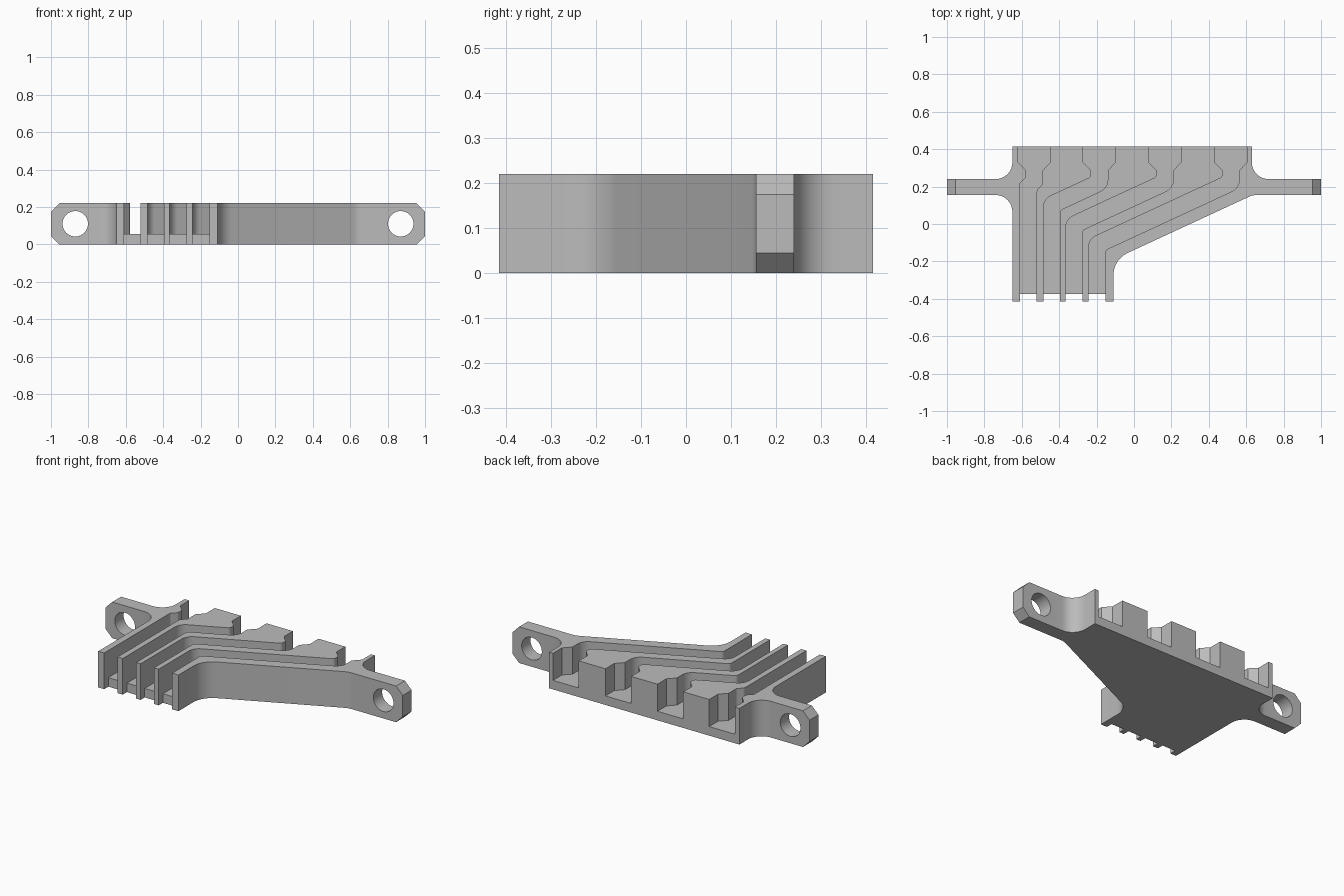
import bpy, bmesh, math
from mathutils import Vector

if "Cube" in bpy.data.objects:
    bpy.data.objects.remove(bpy.data.objects["Cube"])

H, FLOOR = 0.22, 0.055      # overall height, channel floor height
W = 0.09                    # channel width


def rounded(points):
    """Polygon from (x, y, radius) corners, with arcs at the rounded ones."""
    out, n = [], len(points)
    for i, (x, y, r) in enumerate(points):
        p = Vector((x, y))
        if r == 0:
            out.append(p)
            continue
        a = (Vector(points[i - 1][:2]) - p).normalized()
        b = (Vector(points[(i + 1) % n][:2]) - p).normalized()
        half = a.angle(b) / 2
        centre = p + (a + b).normalized() * (r / math.sin(half))
        t = r / math.tan(half)
        v0, v1 = p + a * t - centre, p + b * t - centre
        sweep, steps = v0.angle(v1), 8
        for k in range(steps + 1):
            f = k / steps
            out.append(centre + (v0 * math.sin((1 - f) * sweep)
                                 + v1 * math.sin(f * sweep)) / math.sin(sweep))
    return out


def prism(name, outline, lo, hi, axis='Z'):
    """Extrude an outline along z, or an x-z outline along y."""
    bm = bmesh.new()
    place = (lambda p, d: (p[0], p[1], d)) if axis == 'Z' else (lambda p, d: (p[0], d, p[1]))
    a = [bm.verts.new(place(p, lo)) for p in outline]
    b = [bm.verts.new(place(p, hi)) for p in outline]
    bm.faces.new(a)
    bm.faces.new(b)
    for i in range(len(a)):
        j = (i + 1) % len(a)
        bm.faces.new((a[i], a[j], b[j], b[i]))
    bmesh.ops.recalc_face_normals(bm, faces=bm.faces)
    me = bpy.data.meshes.new(name)
    bm.to_mesh(me)
    bm.free()
    ob = bpy.data.objects.new(name, me)
    bpy.context.collection.objects.link(ob)
    return ob


def boolean(target, cutter, op='DIFFERENCE'):
    m = target.modifiers.new(cutter.name, 'BOOLEAN')
    m.object, m.operation, m.solver = cutter, op, 'EXACT'
    bpy.context.view_layer.objects.active = target
    bpy.ops.object.modifier_apply(modifier=m.name)
    bpy.data.objects.remove(cutter, do_unlink=True)


# Body with two mounting ears, as one plan outline
body = prism("cable_guide", rounded([
    (-0.65, 0.415, 0), (-0.65, 0.24, 0.09), (-1, 0.24, 0), (-1, 0.155, 0),
    (-0.65, 0.155, 0.09), (-0.65, -0.415, 0), (-0.11, -0.415, 0), (-0.11, -0.19, 0.13),
    (0.635, 0.155, 0.1), (1, 0.155, 0), (1, 0.24, 0), (0.63, 0.24, 0.09), (0.63, 0.415, 0)]),
    0, H)

# Chamfered ear ends
boolean(body, prism("ear_chamfer", [(1.065, 0.11), (0.875, 0.3), (-0.875, 0.3),
                                    (-1.065, 0.11), (-0.875, -0.08), (0.875, -0.08)],
                    -1, 1, 'Y'), 'INTERSECT')

# Ear screw holes
for s in (-1, 1):
    ring = [(s * 0.87 + 0.068 * math.cos(k * math.tau / 40),
             0.11 + 0.068 * math.sin(k * math.tau / 40)) for k in range(40)]
    boolean(body, prism("ear_hole", ring, 0.1, 0.3, 'Y'))

# Four channels: wide back pocket, neck, diagonal run, straight front run
for top, low, slope, r in ((-0.533, -0.565, 1.0, 0.015), (-0.185, -0.44, 0.463, 0.07),
                           (0.165, -0.32, 0.463, 0.07), (0.518, -0.198, 0.463, 0.07)):
    h, p = W / 2, 0.0865
    yl = 0.25                                                # upper edge, at the neck
    yr = yl + W * slope - W * math.hypot(1, slope)           # lower edge, at the neck
    drop = (top - low) * slope
    boolean(body, prism("channel", rounded([
        (top - p, 0.5, 0), (top - p, 0.33, 0), (top - h, 0.287, 0), (top - h, yl, 0.02),
        (low - h, yl - drop, r), (low - h, -0.5, 0), (low + h, -0.5, 0),
        (low + h, yr - drop, 0.02), (top + h, yr, r), (top + h, 0.287, 0),
        (top + p, 0.33, 0), (top + p, 0.5, 0)]), FLOOR, 0.4))
    # Floor stops short of the wall tips at the front
    boolean(body, prism("front_notch", [(low - h, -0.6), (low + h, -0.6),
                                        (low + h, -0.375), (low - h, -0.375)], -0.1, 0.1))

grey = bpy.data.materials.new("light_grey")
grey.diffuse_color = (0.5, 0.5, 0.5, 1)
grey.use_nodes = True
grey.node_tree.nodes["Principled BSDF"].inputs["Base Color"].default_value = grey.diffuse_color
body.data.materials.clear()
body.data.materials.append(grey)
for f in body.data.polygons:
    f.material_index = 0
bpy.ops.object.select_all(action='DESELECT')
body.select_set(True)
bpy.context.view_layer.objects.active = body
bpy.ops.object.shade_smooth_by_angle(angle=math.radians(25))
